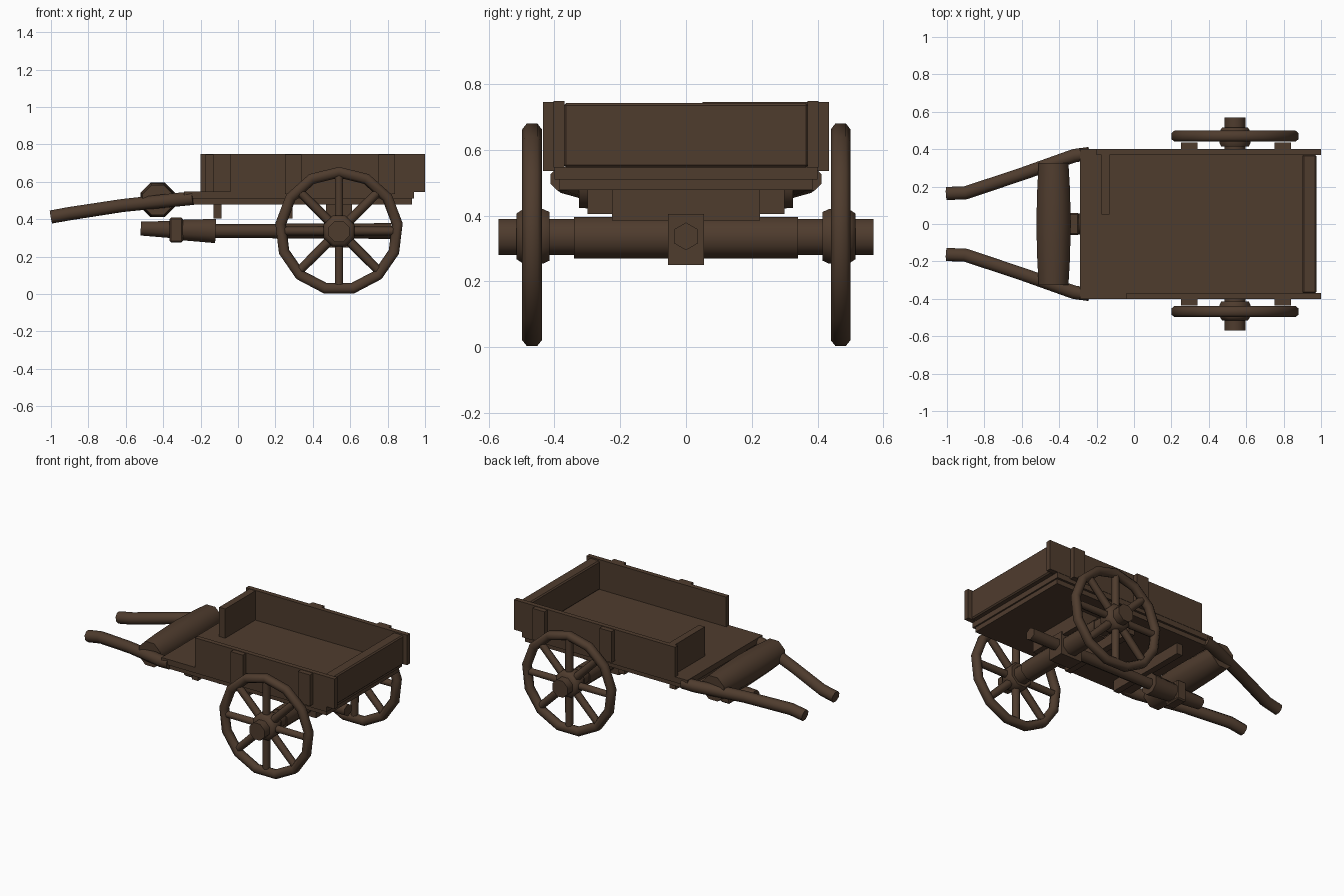
import bpy
import bmesh
from math import pi, sin, cos, radians
from mathutils import Vector, Matrix

cube = bpy.data.objects.get("Cube")
if cube:
    bpy.data.objects.remove(cube, do_unlink=True)

wood = bpy.data.materials.new("dark_brown_wood")
wood.use_nodes = True
brown = (0.078, 0.045, 0.027, 1)
wood.diffuse_color = brown
bsdf = wood.node_tree.nodes["Principled BSDF"]
bsdf.inputs["Base Color"].default_value = brown
bsdf.inputs["Roughness"].default_value = 0.9


def finish(name, bm, smooth=False):
    """Turn a bmesh into a named wooden object."""
    bmesh.ops.recalc_face_normals(bm, faces=bm.faces)
    mesh = bpy.data.meshes.new(name)
    bm.to_mesh(mesh)
    bm.free()
    mesh.materials.append(wood)
    obj = bpy.data.objects.new(name, mesh)
    bpy.context.collection.objects.link(obj)
    if smooth:
        bpy.ops.object.select_all(action="DESELECT")
        obj.select_set(True)
        bpy.context.view_layer.objects.active = obj
        bpy.ops.object.shade_smooth_by_angle(angle=radians(62))
    return obj


def box(name, x, y, z, bevel=0.0):
    """Plank given by its (min, max) extents."""
    bm = bmesh.new()
    bmesh.ops.create_cube(bm, size=1)
    for v in bm.verts:
        v.co = [(a + b) / 2 + c * (b - a) for (a, b), c in zip((x, y, z), v.co)]
    if bevel:
        bmesh.ops.bevel(bm, geom=bm.edges[:], offset=bevel, segments=1, affect="EDGES")
    return finish(name, bm)


def add_rod(bm, points, radii, sides=8):
    """Sweep a polygon along a path, with a radius at each point."""
    pts = [Vector(p) for p in points]
    rings = []
    for i, p in enumerate(pts):
        axis = (pts[min(i + 1, len(pts) - 1)] - pts[max(i - 1, 0)]).normalized()
        helper = Vector((0, 0, 1)) if abs(axis.z) < 0.9 else Vector((0, 1, 0))
        u = axis.cross(helper).normalized()
        w = u.cross(axis)
        angles = [2 * pi * (k + 0.5) / sides for k in range(sides)]
        rings.append([bm.verts.new(p + radii[i] * (u * cos(a) + w * sin(a))) for a in angles])
    for r, s in zip(rings, rings[1:]):
        for k in range(sides):
            n = (k + 1) % sides
            bm.faces.new((r[k], r[n], s[n], s[k]))
    bm.faces.new(rings[0])
    bm.faces.new(rings[-1])


def rod(name, points, radii, sides=8):
    bm = bmesh.new()
    add_rod(bm, points, radii, sides)
    return finish(name, bm, True)


# Cargo bed
box("bed_floor", (-0.29, 0.94), (-0.4, 0.4), (0.51, 0.548))
box("bed_frame", (-0.27, 0.93), (-0.385, 0.385), (0.478, 0.512))

# Side boards, the right one shorter, and the end boards
box("left_side_board", (-0.2, 1.0), (0.37, 0.402), (0.546, 0.748))
box("right_side_board", (-0.04, 1.0), (-0.402, -0.37), (0.546, 0.748))
box("tail_board", (0.9, 0.975), (-0.372, 0.372), (0.546, 0.742), 0.008)
box("half_front_board", (-0.175, -0.13), (0.05, 0.372), (0.546, 0.745))

# Upright battens outside the side boards
for side, label in ((1, "left"), (-1, "right")):
    for x, place in ((0.25, "front"), (0.75, "rear")):
        y = sorted((side * 0.398, side * 0.435))
        box(f"{label}_{place}_batten", (x, x + 0.09), y, (0.536, 0.745))

# Cross members and bolster below the bed
for x, name in ((-0.11, "front_cross_member"), (0.27, "middle_cross_member")):
    box(name, (x - 0.022, x + 0.022), (-0.3, 0.3), (0.405, 0.485))
box("axle_bolster", (0.47, 0.61), (-0.225, 0.225), (0.385, 0.485))

# Pulling shafts, bent at the grips
for side, label in ((1, "left"), (-1, "right")):
    path = [(-0.24, 0.377, 0.512), (-0.32, 0.365, 0.505),
            (-0.62, 0.26, 0.473), (-0.9, 0.167, 0.43), (-1.0, 0.163, 0.412)]
    rod(f"{label}_shaft", [(x, side * y, z) for x, y, z in path],
        [0.038, 0.039, 0.037, 0.038, 0.038])

# Thick barrel-shaped crossbar between the shafts
rod("front_crossbar", [(-0.43, y, 0.503) for y in (-0.325, -0.2, 0, 0.2, 0.325)],
    [0.086, 0.094, 0.1, 0.094, 0.086])

# Central pole with its collar and thick front end
rod("centre_pole", [(-0.14, 0, 0.337), (0.82, 0, 0.337)], [0.037, 0.042], 6)
rod("pole_socket", [(-0.32, 0, 0.343), (-0.12, 0, 0.337)], [0.058, 0.07])
box("pole_collar", (-0.365, -0.295), (-0.06, 0.06), (0.275, 0.41), 0.008)
rod("pole_tip", [(-0.35, 0, 0.345), (-0.52, 0, 0.35)], [0.05, 0.04])

# Axle
rod("axle", [(0.54, -0.57, 0.335), (0.54, 0.57, 0.335)], [0.06, 0.06])
rod("axle_beam", [(0.54, -0.34, 0.333), (0.54, 0.34, 0.333)], [0.068, 0.068])
box("axle_block", (0.46, 0.62), (-0.055, 0.055), (0.25, 0.405))


# Wheels: faceted rim, eight spokes and a stepped hub
def wheel(label, y, side):
    centre = Vector((0.54, y, 0.337))
    bm = bmesh.new()
    segments = 13
    section = [(0.343, -0.016), (0.343, 0.016), (0.325, 0.03),
               (0.297, 0.024), (0.285, 0), (0.297, -0.024), (0.325, -0.03)]
    rings = []
    for k in range(segments):
        turn = Matrix.Rotation(2 * pi * k / segments, 3, "Y")
        rings.append([bm.verts.new(centre + turn @ Vector((0, d, r))) for r, d in section])
    for k in range(segments):
        a, b = rings[k], rings[(k + 1) % segments]
        for j in range(len(section)):
            n = (j + 1) % len(section)
            bm.faces.new((a[j], a[n], b[n], b[j]))
    finish(f"{label}_wheel_rim", bm, True)

    bm = bmesh.new()
    for k in range(8):
        out = Matrix.Rotation(pi * k / 4, 3, "Y") @ Vector((0, 0, 1))
        add_rod(bm, [centre + out * 0.05, centre + out * 0.3], [0.026, 0.024], 6)
    finish(f"{label}_wheel_spokes", bm, True)

    hub = [(0.54, side * d, 0.337) for d in (0.415, 0.435, 0.495, 0.515)]
    rod(f"{label}_wheel_hub", hub, [0.08, 0.09, 0.09, 0.075])


wheel("left", 0.47, 1)
wheel("right", -0.468, -1)
